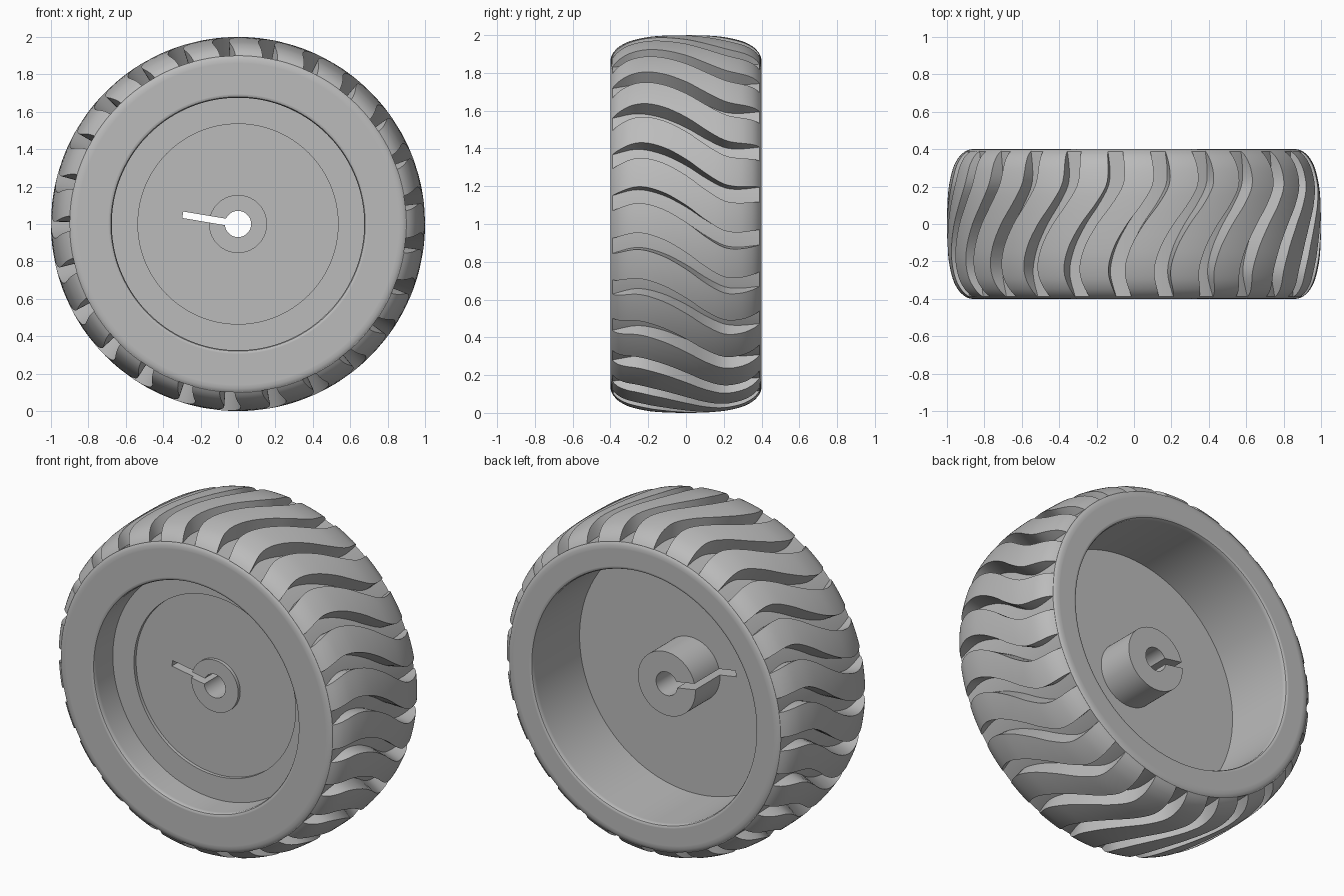
import bpy, bmesh, math
from mathutils import Vector

if "Cube" in bpy.data.objects:
    bpy.data.objects.remove(bpy.data.objects["Cube"], do_unlink=True)

GROOVES = 25
STEP = math.tau / GROOVES
HALF_GROOVE = 0.045
FLOOR = 0.9

grey = bpy.data.materials.new("light grey")
grey.use_nodes = True
colour = (0.5, 0.5, 0.5, 1)
grey.diffuse_color = colour
grey.node_tree.nodes["Principled BSDF"].inputs["Base Color"].default_value = colour


def polar(r, angle, y):
    return Vector((r * math.cos(angle), y, 1 + r * math.sin(angle)))


def finish(bm, name):
    """Turn the bmesh into a grey object, smooth except at sharp edges."""
    bmesh.ops.recalc_face_normals(bm, faces=bm.faces)
    mesh = bpy.data.meshes.new(name)
    bm.to_mesh(mesh)
    bm.free()
    mesh.materials.append(grey)
    obj = bpy.data.objects.new(name, mesh)
    bpy.context.collection.objects.link(obj)
    bpy.ops.object.select_all(action='DESELECT')
    obj.select_set(True)
    bpy.context.view_layer.objects.active = obj
    bpy.ops.object.shade_smooth_by_angle(angle=math.radians(32))


def skin(bm, a, b, columns):
    """Join two profile rings along the given profile edges."""
    for j in columns:
        k = (j + 1) % len(a)
        bm.faces.new((a[j], a[k], b[k], b[j]))


def curve(points, x):
    """Smooth interpolation through unevenly spaced points."""
    last = len(points) - 1
    i = max(k for k in range(last) if points[k][0] <= x or k == 0)

    def slope(k):
        a, b = points[max(k - 1, 0)], points[min(k + 1, last)]
        return (b[1] - a[1]) / (b[0] - a[0])
    (x0, v0), (x1, v1) = points[i], points[i + 1]
    h = x1 - x0
    t = (x - x0) / h
    return ((1 + 2 * t) * (1 - t) ** 2 * v0 + t * (1 - t) ** 2 * h * slope(i)
            + t * t * (3 - 2 * t) * v1 + t * t * (t - 1) * h * slope(i + 1))


# Tyre carcass: flat sidewalls, rounded lips, groove floor as a plain cylinder
def sidewall(lip):
    return [(lip, 0.37), (lip, 0.385), (lip + 0.005, 0.395), (lip + 0.015, 0.4),
            (lip + 0.02, 0.4), (0.86, 0.4), (0.865, 0.4), (0.88, 0.398),
            (0.892, 0.394), (FLOOR, 0.388), (FLOOR, 0.38)]


SEGMENTS = 150
tyre_profile = [(0.74, -0.1), (0.675, -0.1)]
tyre_profile += [(r, -y) for r, y in sidewall(0.675)]
tyre_profile += [(r, y) for r, y in reversed(sidewall(0.74))]
bm = bmesh.new()
rings = [[bm.verts.new(polar(r, math.tau * i / SEGMENTS, y)) for r, y in tyre_profile]
         for i in range(SEGMENTS)]
for i in range(SEGMENTS):
    skin(bm, rings[i - 1], rings[i], range(len(tyre_profile)))
finish(bm, "tyre_carcass")

# Wavy tread blocks standing on the carcass
WAVE = [(-0.4, 0.12), (-0.26, 0.158), (-0.13, 0.128), (0, 0.055),
        (0.1, -0.02), (0.2, -0.08), (0.28, -0.091), (0.4, -0.077)]
CROWN = [(0, 1.0), (0.1, 0.998), (0.2, 0.99), (0.3, 0.967), (0.35, 0.942),
         (0.375, 0.92), (0.39, FLOOR)]
ROWS, COLS = 40, 6
bm = bmesh.new()
for block in range(GROOVES):
    top, base = [], []
    for j in range(ROWS + 1):
        y = 0.39 * math.sin(math.pi * (j / ROWS - 0.5))
        start = curve(WAVE, y) + HALF_GROOVE + block * STEP
        angles = [start + (STEP - 2 * HALF_GROOVE) * i / COLS for i in range(COLS + 1)]
        top.append([bm.verts.new(polar(curve(CROWN, abs(y)), a, y)) for a in angles])
        base.append([bm.verts.new(polar(FLOOR - 0.01, a, y)) for a in angles])
    for j in range(ROWS):
        for grid in (top, base):
            skin(bm, grid[j], grid[j + 1], range(COLS))
        for i in (0, COLS):
            bm.faces.new((top[j][i], top[j + 1][i], base[j + 1][i], base[j][i]))
    for j in (0, ROWS):
        skin(bm, top[j], base[j], range(COLS))
finish(bm, "tread_blocks")

# Wheel disc with shallow front recess, bore and rear hub, left open along a radial slot
FRONT, BACK, HUB_END, RECESS = -0.22, -0.05, 0.183, -0.2
SLOT_END, SLOT_HALF = 0.3, 0.0175
SLOT_ANGLE = math.radians(170.5)
slotted = [(SLOT_END, BACK), (0.19, BACK), (0.19, HUB_END), (0.07, HUB_END),
           (0.07, FRONT), (0.155, FRONT), (0.155, RECESS), (SLOT_END, RECESS)]
solid = [(0.535, RECESS), (0.535, FRONT), (0.75, FRONT), (0.75, BACK)]
profile = slotted + solid
inner = len(slotted)
bm = bmesh.new()
rings = []
for i in range(SEGMENTS + 1):
    ring = []
    for r, y in profile:
        gap = math.asin(SLOT_HALF / r)
        angle = SLOT_ANGLE + gap + (math.tau - 2 * gap) * i / SEGMENTS
        ring.append(bm.verts.new(polar(r, angle, y)))
    rings.append(ring)
for i in range(SEGMENTS):
    skin(bm, rings[i], rings[i + 1], range(len(profile)))
# Bridge the disc beyond the slot, then close the slot's end and side walls
first, last = rings[0], rings[-1]
skin(bm, last, first, range(inner - 1, len(profile)))
bm.faces.new((first[0], last[0], last[inner - 1], first[inner - 1]))
for ring in (first, last):
    bm.faces.new(ring[:inner])
finish(bm, "wheel_disc_and_hub")
